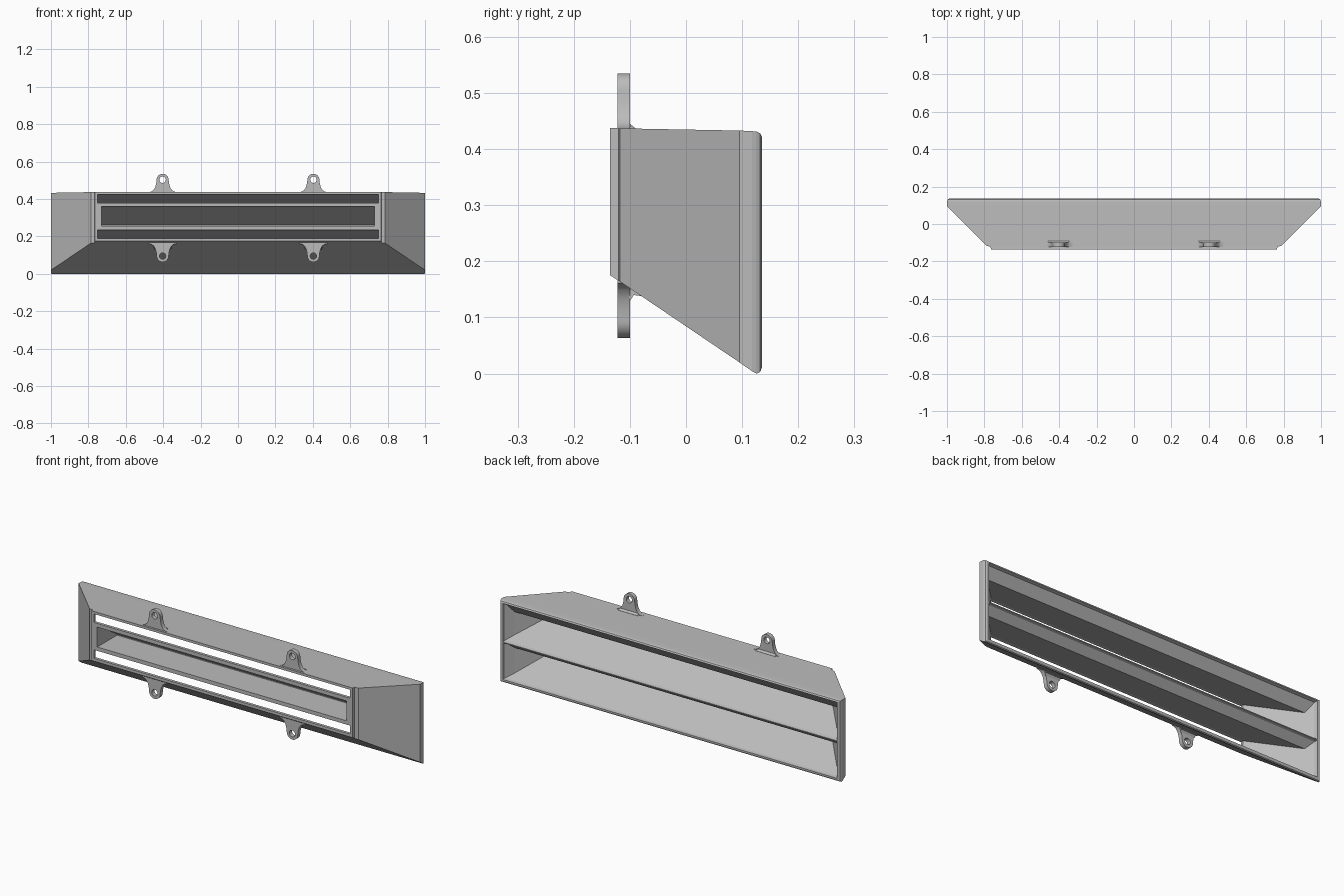
import bpy, bmesh, math

cube = bpy.data.objects.get("Cube")
if cube:
    bpy.data.objects.remove(cube, do_unlink=True)

GREY = (0.5, 0.5, 0.5, 1.0)
grey = bpy.data.materials.new("plain grey")
grey.use_nodes = True
grey.diffuse_color = GREY
grey.node_tree.nodes["Principled BSDF"].inputs["Base Color"].default_value = GREY


def finish(name, bm):
    bmesh.ops.recalc_face_normals(bm, faces=bm.faces)
    mesh = bpy.data.meshes.new(name)
    bm.to_mesh(mesh)
    bm.free()
    mesh.materials.append(grey)
    ob = bpy.data.objects.new(name, mesh)
    bpy.context.collection.objects.link(ob)
    return ob


def loft(name, stations, x=0.0):
    """Loft rectangles given as (y, half width, z low, z high)."""
    bm = bmesh.new()
    rings = [[bm.verts.new((x + sx * w, y, z))
              for sx, z in ((-1, lo), (1, lo), (1, hi), (-1, hi))]
             for y, w, lo, hi in stations]
    for a, b in zip(rings, rings[1:]):
        for i in range(4):
            j = (i + 1) % 4
            bm.faces.new((a[i], a[j], b[j], b[i]))
    bm.faces.new(rings[0])
    bm.faces.new(rings[-1])
    return finish(name, bm)


def activate(ob):
    bpy.ops.object.select_all(action='DESELECT')
    ob.select_set(True)
    bpy.context.view_layer.objects.active = ob


def cut(ob, cutter):
    cutter.hide_render = True
    mod = ob.modifiers.new("cut", 'BOOLEAN')
    mod.operation = 'DIFFERENCE'
    mod.solver = 'EXACT'
    mod.object = cutter
    activate(ob)
    bpy.ops.object.modifier_apply(modifier=mod.name)
    bpy.data.objects.remove(cutter, do_unlink=True)


# Tapered housing with a raised front frame and softened rear rim
housing = loft("housing", [
    (-0.135, 0.765, 0.175, 0.438),
    (-0.12, 0.767, 0.165, 0.437),
    (-0.118, 0.787, 0.164, 0.437),
    (0.095, 1.0, 0.02, 0.433),
    (0.118, 1.0, 0.004, 0.432),
    (0.126, 0.998, 0.0, 0.431),
    (0.132, 0.995, 0.003, 0.428),
    (0.135, 0.988, 0.01, 0.422)])

# Upper duct: slot in front, sloped floor, flared rear mouth
cut(housing, loft("upper_duct", [
    (-0.16, 0.75, 0.38, 0.425),
    (-0.12, 0.75, 0.38, 0.425),
    (0.085, 0.945, 0.243, 0.365),
    (0.12, 0.975, 0.22, 0.415),
    (0.16, 0.985, 0.208, 0.426)]))

# Lower duct, stopping under the divider
cut(housing, loft("lower_duct", [
    (-0.16, 0.75, 0.19, 0.235),
    (-0.12, 0.75, 0.19, 0.235),
    (0.085, 0.945, 0.04, 0.175),
    (0.12, 0.975, 0.02, 0.208),
    (0.16, 0.985, 0.012, 0.215)]))

# Closed wedge groove in the front bar
cut(housing, loft("front_groove", [
    (-0.16, 0.73, 0.255, 0.36),
    (-0.12, 0.73, 0.255, 0.36),
    (0.03, 0.73, 0.255, 0.26)]))


def mounting_ear(name, x, base, up):
    """Flared lug with a bolt hole, pointing up (1) or down (-1)."""
    stem, radius = 0.066, 0.032
    half = [(0.075, -0.007), (0.075, 0.0), (0.06, 0.003), (0.048, 0.012),
            (0.039, 0.028), (0.034, 0.048)]
    arc = [(radius * math.cos(a), stem + radius * math.sin(a))
           for a in (math.pi * i / 16 for i in range(17))]
    outline = half + arc + [(-px, pz) for px, pz in reversed(half)]
    bm = bmesh.new()
    face = bm.faces.new([bm.verts.new((x + px, -0.122, base + up * pz))
                         for px, pz in outline])
    grown = bmesh.ops.extrude_face_region(bm, geom=[face])["geom"]
    bmesh.ops.translate(bm, vec=(0, 0.022, 0),
                        verts=[v for v in grown if isinstance(v, bmesh.types.BMVert)])
    ear = finish(name, bm)
    bpy.ops.mesh.primitive_cylinder_add(
        vertices=24, radius=0.017, depth=0.1,
        location=(x, -0.11, base + up * stem), rotation=(math.pi / 2, 0, 0))
    cut(ear, bpy.context.object)
    activate(ear)
    bpy.ops.object.shade_smooth_by_angle(angle=math.radians(35))


# Four ears, each braced from behind
for side, x in (("left", 0.403), ("right", -0.403)):
    mounting_ear("upper_ear_" + side, x, 0.437, 1)
    mounting_ear("lower_ear_" + side, x, 0.161, -1)
    loft("upper_brace_" + side, [(-0.101, 0.05, 0.43, 0.446),
                                 (-0.09, 0.06, 0.43, 0.437)], x)
    loft("lower_brace_" + side, [(-0.101, 0.042, 0.128, 0.16),
                                 (-0.093, 0.045, 0.14, 0.155),
                                 (-0.08, 0.05, 0.138, 0.146)], x)
